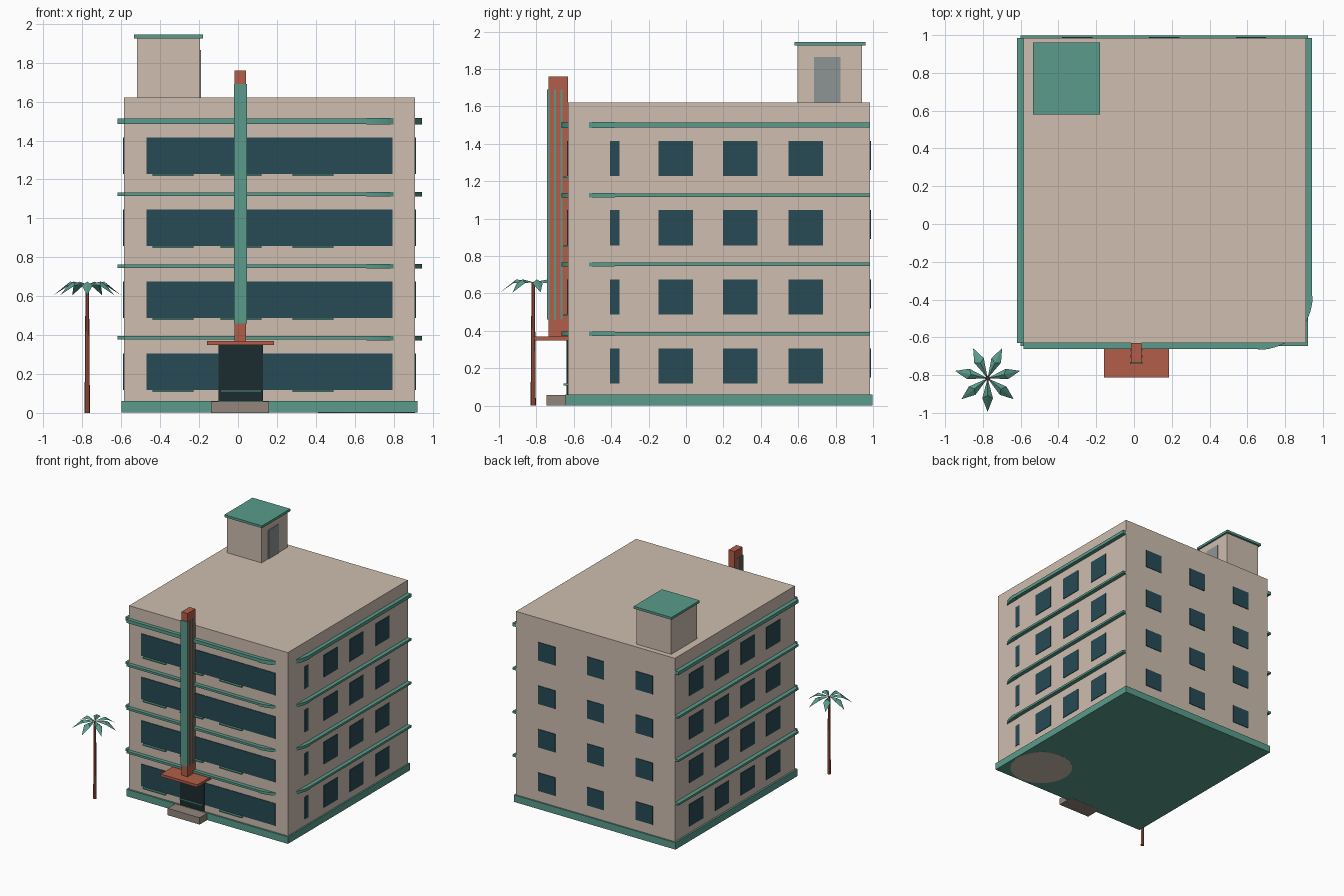
import bpy, bmesh, math

if "Cube" in bpy.data.objects:
    bpy.data.objects.remove(bpy.data.objects["Cube"])

# Materials
def mat(name, r, g, b):
    m = bpy.data.materials.new(name)
    m.diffuse_color = (r, g, b, 1)
    m.use_nodes = True
    m.node_tree.nodes["Principled BSDF"].inputs["Base Color"].default_value = m.diffuse_color
    return m

BEIGE = mat("stucco", 0.62, 0.51, 0.43)
TEAL = mat("teal_trim", 0.10, 0.33, 0.26)
RED = mat("terracotta", 0.45, 0.11, 0.065)
GLASS = mat("dark_glass", 0.02, 0.068, 0.09)
DARK = mat("entry_dark", 0.012, 0.025, 0.03)
STONE = mat("step_stone", 0.29, 0.24, 0.20)
METAL = mat("door_grey", 0.27, 0.30, 0.30)

def finish(name, bm, m):
    bmesh.ops.recalc_face_normals(bm, faces=bm.faces)
    me = bpy.data.meshes.new(name)
    bm.to_mesh(me)
    bm.free()
    me.materials.append(m)
    ob = bpy.data.objects.new(name, me)
    bpy.context.collection.objects.link(ob)
    return ob

def box(name, x, y, z, m):
    bm = bmesh.new()
    bmesh.ops.create_cube(bm, size=1)
    for v in bm.verts:
        v.co = [r[0] + (c + 0.5) * (r[1] - r[0]) for c, r in zip(v.co, (x, y, z))]
    return finish(name, bm, m)

def prism(name, pts, z0, z1, m):
    bm = bmesh.new()
    f = bm.faces.new([bm.verts.new((x, y, z0)) for x, y in pts])
    ext = bmesh.ops.extrude_face_region(bm, geom=[f])["geom"]
    for v in ext:
        if isinstance(v, bmesh.types.BMVert):
            v.co.z = z1
    return finish(name, bm, m)

def smooth(ob):
    for o in bpy.context.selected_objects:
        o.select_set(False)
    bpy.context.view_layer.objects.active = ob
    ob.select_set(True)
    bpy.ops.object.shade_smooth_by_angle()

def arc(r, a0, a1, n):
    return [(CX + r * math.cos(math.radians(a0 + (a1 - a0) * i / n)),
             CY + r * math.sin(math.radians(a0 + (a1 - a0) * i / n))) for i in range(n + 1)]

X0, X1, Y0, Y1, TOP = -0.585, 0.91, -0.63, 0.985, 1.62
CX, CY, R = 0.66, -0.38, 0.25   # rounded corner centre and radius

# Main block, plinth and corner drum
box("main_block", (X0, X1), (Y0, Y1), (0.03, TOP), BEIGE)
box("plinth", (-0.6, 0.922), (-0.645, 0.998), (0.001, 0.06), TEAL)
smooth(prism("corner_drum", arc(R, 0, 360, 48)[:-1], 0, TOP - 0.01, BEIGE))

for i in range(4):
    z = 0.37 * i
    w = (z + 0.117, z + 0.305)
    # Windows on the four sides
    box("front_window_band", (-0.47, 0.795), (Y0 - 0.005, Y0 + 0.02), w, GLASS)
    box("corner_window", (X1 - 0.02, X1 + 0.004), (-0.405, -0.355), w, GLASS)
    for y in (-0.055, 0.29, 0.64):
        box("right_window", (X1 - 0.02, X1 + 0.005), (y - 0.093, y + 0.093), w, GLASS)
    for y in (-0.335, 0.01, 0.355, 0.70):
        box("left_window", (X0 - 0.005, X0 + 0.02), (y - 0.093, y + 0.093), w, GLASS)
    for x in (-0.30, 0.16, 0.62):
        box("back_window", (x - 0.08, x + 0.08), (Y1 - 0.02, Y1 + 0.005), (z + 0.15, z + 0.305), GLASS)
    # Sills below the front windows
    for x in (-0.335, 0.015, 0.385):
        box("window_sill", (x - 0.105, x + 0.105), (-0.655, Y0), (z + 0.108, z + 0.117), TEAL)
    # Ledges over the windows, curving into the corner
    h = 0.014 if i == 3 else 0.009
    zc = z + (0.39 if i == 3 else 0.385)
    zz = (zc - h, zc + h)
    box("front_ledge", (X0, CX), (-0.662, Y0 + 0.01), zz, TEAL)
    box("left_ledge", (-0.62, X0 + 0.01), (Y0, Y1), zz, TEAL)
    box("right_ledge", (X1 - 0.01, 0.943), (CY, Y1), zz, TEAL)
    ring = arc(R + 0.036, -90, 0, 16) + arc(R - 0.02, 0, -90, 16)
    smooth(prism("corner_ledge", ring, zc - h - 0.003, zc + h + 0.002, TEAL))

# Entrance: door, step, canopy
box("entrance_door", (-0.10, 0.128), (-0.64, Y0 + 0.02), (0.06, 0.35), DARK)
box("entrance_step", (-0.14, 0.16), (-0.745, -0.6), (0, 0.058), STONE)
box("entrance_canopy", (-0.16, 0.185), (-0.812, Y0), (0.348, 0.37), RED)

# Vertical fin with teal ribs
box("fin", (-0.017, 0.04), (-0.735, Y0), (0.37, 1.76), RED)
box("fin_front_strip", (-0.021, 0.045), (-0.742, -0.73), (0.46, 1.69), TEAL)
for y in (-0.70, -0.665):
    box("fin_side_rib", (-0.021, 0.045), (y - 0.006, y + 0.006), (0.46, 1.69), TEAL)

# Rooftop stair house
box("stair_house", (-0.52, -0.195), (0.595, 0.942), (TOP - 0.01, 1.925), BEIGE)
box("stair_house_roof", (-0.535, -0.18), (0.58, 0.96), (1.925, 1.945), TEAL)
box("stair_house_door", (-0.21, -0.19), (0.685, 0.825), (TOP, 1.865), METAL)

# Palm tree: tapered trunk and seven folded fronds
PX, PY = -0.775, -0.817
bm = bmesh.new()
bmesh.ops.create_cone(bm, cap_ends=True, segments=8, radius1=0.014, radius2=0.009, depth=0.66)
bmesh.ops.translate(bm, verts=bm.verts, vec=(PX, PY, 0.33))
finish("palm_trunk", bm, RED)

bm = bmesh.new()
for k in range(7):
    a = -math.pi / 2 + k * math.tau / 7
    c, s = math.cos(a), math.sin(a)
    def pt(r, t, z):
        return bm.verts.new((PX + r * c - t * s, PY + r * s + t * c, z))
    base, ridge, tip = pt(0, 0, 0.66), pt(0.09, 0, 0.675), pt(0.177, 0, 0.605)
    for t in (-0.028, 0.028):
        e = pt(0.105, t, 0.655)
        bm.faces.new((base, e, ridge))
        bm.faces.new((ridge, e, tip))
finish("palm_fronds", bm, TEAL)
